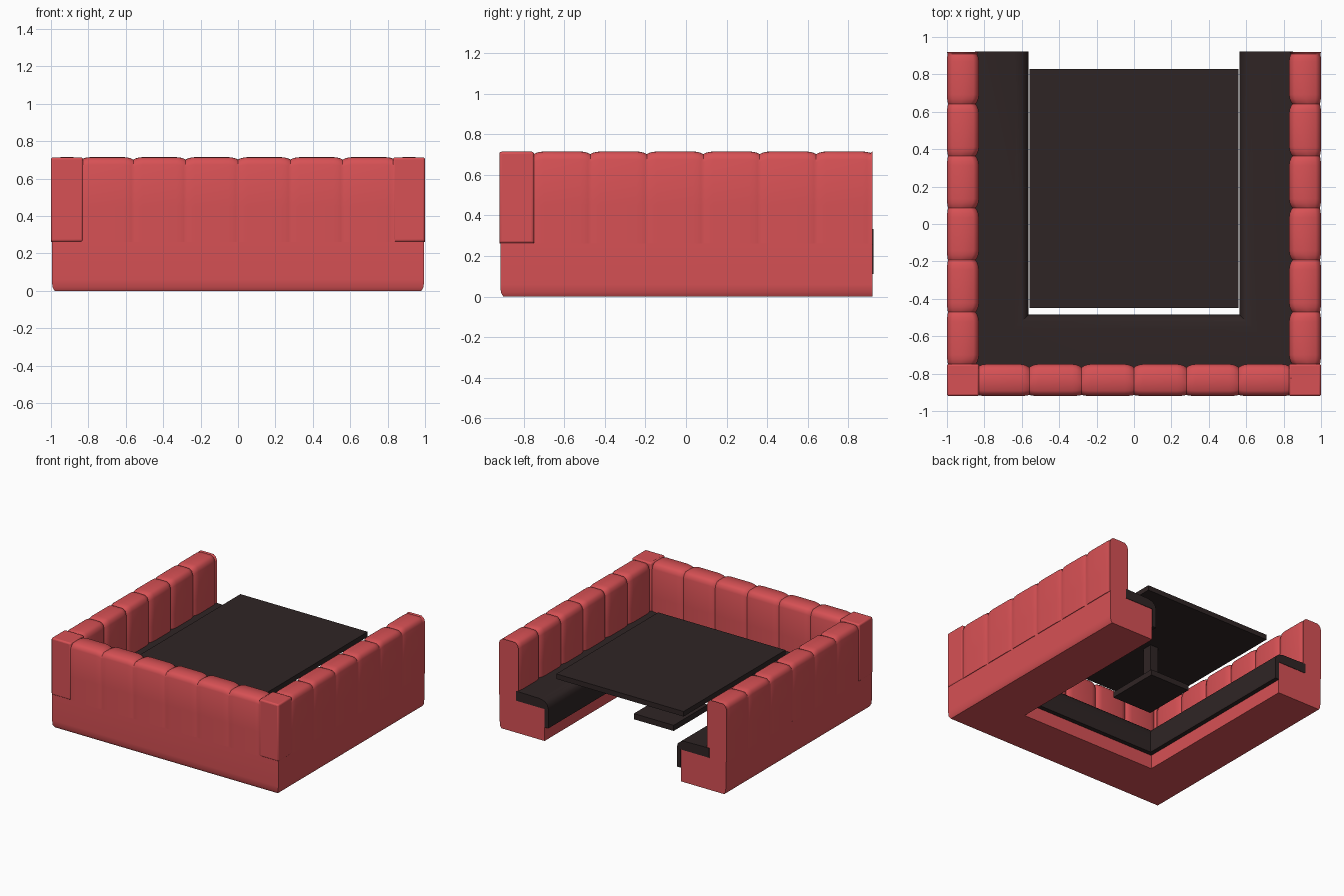
import bpy, bmesh, math
from mathutils import Vector

if "Cube" in bpy.data.objects:
    bpy.data.objects.remove(bpy.data.objects["Cube"])


def material(name, rgb):
    m = bpy.data.materials.new(name)
    m.diffuse_color = (*rgb, 1)
    m.use_nodes = True
    m.node_tree.nodes["Principled BSDF"].inputs["Base Color"].default_value = m.diffuse_color
    return m


RED = material("red upholstery", (0.68, 0.082, 0.09))
DARK = material("dark brown", (0.028, 0.018, 0.018))


def loft(name, rings, mat, angle=40):
    """Skin closed rings of points and cap both ends."""
    bm = bmesh.new()
    vs = [[bm.verts.new(p) for p in r] for r in rings]
    n = len(rings[0])
    for a, b in zip(vs, vs[1:]):
        for i in range(n):
            j = (i + 1) % n
            bm.faces.new((a[i], a[j], b[j], b[i]))
    bm.faces.new(vs[0])
    bm.faces.new(vs[-1])
    bmesh.ops.recalc_face_normals(bm, faces=bm.faces)
    me = bpy.data.meshes.new(name)
    bm.to_mesh(me)
    bm.free()
    ob = bpy.data.objects.new(name, me)
    bpy.context.collection.objects.link(ob)
    me.materials.append(mat)
    bpy.ops.object.select_all(action='DESELECT')
    ob.select_set(True)
    bpy.context.view_layer.objects.active = ob
    bpy.ops.object.shade_smooth_by_angle(angle=math.radians(angle))
    return ob


def box(name, x, y, z, mat, bevel=0):
    rings = [[(x[0], y[0], h), (x[1], y[0], h), (x[1], y[1], h), (x[0], y[1], h)] for h in z]
    ob = loft(name, rings, mat, 30)
    if bevel:
        m = ob.modifiers.new("bevel", 'BEVEL')
        m.width, m.segments = bevel, 3
    return ob


def u_sweep(name, profile, mat, end=0.92):
    """Sweep (inset, z) points round the three sides of the booth."""
    rings = [[(-1 + w, end, z) for w, z in profile],
             [(-1 + w, -0.92 + w, z) for w, z in profile],
             [(1 - w, -0.92 + w, z) for w, z in profile],
             [(1 - w, end, z) for w, z in profile]]
    return loft(name, rings, mat)


# Back cushion section: (distance from outer face, z)
SECTION = [(0, .262), (0, .45), (0, .675), (.008, .698), (.028, .714), (.085, .715),
           (.142, .714), (.162, .698), (.171, .67), (.171, .45), (.171, .262)]


def tufted(name, start, length, count, place):
    """Row of padded channels; place maps (along, inset, z) to a point."""
    rings = []
    seg = length / count
    for k in range(count):
        for t, d in ((0, 1), (.04, .55), (.10, .2), (.18, 0), (.82, 0), (.90, .2), (.96, .55)):
            rings.append((start + (k + t) * seg, d))
    rings.append((start + length, 0))
    out = []
    for s, d in rings:
        ring = []
        for w, z in SECTION:
            puff = 0.006 * d if w < .085 else -0.018 * d
            drop = 0.013 * d if z > .6 else 0
            ring.append(place(s, w + puff, z - drop))
        out.append(ring)
    return loft(name, out, RED)


# Base
u_sweep("booth_base", [(.02, 0), (.008, .02), (.005, .06), (.005, .265), (.4, .265), (.4, 0)], RED)

# Seat pad with front lip
u_sweep("seat_pad", [(.15, .255), (.15, .332), (.36, .328), (.40, .318), (.425, .298), (.435, .265),
                     (.435, .11), (.4, .11), (.4, .255)], DARK, 0.923)

# Tufted back rests
tufted("front_backrest", -0.84, 1.68, 6, lambda s, w, z: (s, -0.92 + w, z))
for side, label in ((-1, "left"), (1, "right")):
    tufted(label + "_backrest", -0.75, 1.67, 6,
           lambda s, w, z: (side * (1 - w), s, z))
    box(label + "_corner_pad", sorted((side * .828, side)), (-.92, -.748), (.262, .714), RED, .012)

# Table
box("table_top", (-.56, .56), (-.45, .83), (.47, .51), DARK)
box("table_post", (-.035, .035), (.15, .23), (.12, .475), DARK)
box("table_foot", (-.175, .175), (-.025, .405), (.09, .135), DARK)
